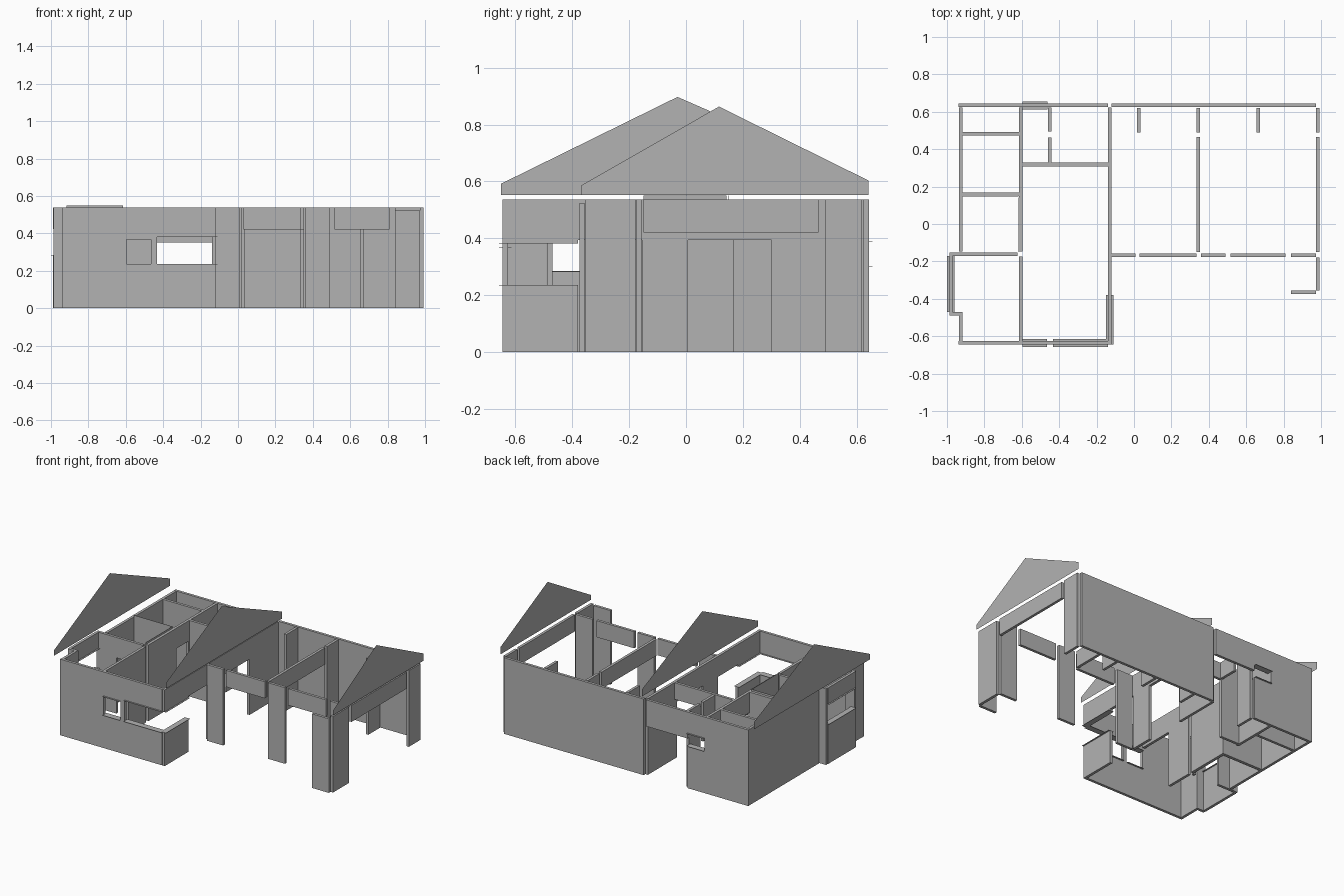
import bpy

if "Cube" in bpy.data.objects:
    bpy.data.objects.remove(bpy.data.objects["Cube"], do_unlink=True)

TOP = 0.537      # wall height
DOOR = 0.393     # inner door head
WIDE = 0.42      # head of wide openings
T = 0.019        # wall thickness

plaster = bpy.data.materials.new("plaster_grey")
plaster.use_nodes = True
GREY = (0.45, 0.45, 0.45, 1)
plaster.diffuse_color = GREY
plaster.node_tree.nodes["Principled BSDF"].inputs["Base Color"].default_value = GREY


def add_mesh(name, verts, faces):
    mesh = bpy.data.meshes.new(name)
    mesh.from_pydata(verts, [], faces)
    mesh.materials.append(plaster)
    obj = bpy.data.objects.new(name, mesh)
    bpy.context.collection.objects.link(obj)
    return obj


def box(name, x0, x1, y0, y1, z0=0.0, z1=TOP):
    verts = [(x, y, z) for z in (z0, z1) for x, y in ((x0, y0), (x1, y0), (x1, y1), (x0, y1))]
    sides = [(i, (i + 1) % 4, (i + 1) % 4 + 4, i + 4) for i in range(4)]
    return add_mesh(name, verts, [(3, 2, 1, 0), (4, 5, 6, 7)] + sides)


def wall_x(name, x0, x1, y, z0=0.0, z1=TOP):
    """Wall running along x, centred on y."""
    box(name, x0, x1, y - T / 2, y + T / 2, z0, z1)


def wall_y(name, x, y0, y1, z0=0.0, z1=TOP):
    """Wall running along y, centred on x."""
    box(name, x - T / 2, x + T / 2, y0, y1, z0, z1)


def window_x(name, x0, x1, y, low, high):
    wall_x(name + "_lower_wall", x0, x1, y, 0, low)
    wall_x(name + "_upper_wall", x0, x1, y, high, TOP)
    for part, z in (("sill", low), ("head", high)):
        box(name + "_" + part, x0, x1, y - 0.022, y + 0.022, z - 0.001, z + 0.001)


def window_y(name, x, y0, y1, low, high):
    wall_y(name + "_lower_wall", x, y0, y1, 0, low)
    wall_y(name + "_upper_wall", x, y0, y1, high, TOP)
    for part, z in (("sill", low), ("head", high)):
        box(name + "_" + part, x - 0.02, x + 0.02, y0, y1, z - 0.001, z + 0.001)


# Back wall with small window and back door
BACK, FRONT = 0.634, -0.636
wall_x("back_wall_end", -0.937, -0.597, BACK)
window_x("back_window", -0.597, -0.462, BACK, 0.30, 0.388)
wall_x("back_mullion", -0.462, -0.435, BACK, 0.35)
wall_x("back_door_lintel", -0.435, -0.14, BACK, 0.35)
wall_x("back_wall_long", -0.12, 0.972, BACK)

# Front wall with small window and corner window
wall_x("front_wall", -0.937, -0.597, FRONT)
window_x("front_window", -0.597, -0.465, FRONT, 0.235, 0.367)
wall_x("front_mullion", -0.465, -0.433, FRONT)
window_x("corner_window_front", -0.433, -0.14, FRONT, 0.235, 0.382)
window_y("corner_window_side", -0.13, -0.645, -0.38, 0.235, 0.382)

# Left end wall and bay
wall_y("end_wall", -0.927, -0.147, 0.624)
wall_y("end_wall_front", -0.927, -0.627, -0.49)
wall_x("bay_return", -0.987, -0.918, -0.479)
window_y("bay_window", -0.98, -0.47, -0.17, 0.283, 0.423)

# Small rooms on the left
wall_x("room_wall_back", -0.918, -0.615, 0.482)
wall_x("room_wall_middle", -0.918, -0.615, 0.160)
wall_x("room_wall_front", -0.987, -0.83, -0.161)
wall_x("room_door_lintel", -0.83, -0.64, -0.161, DOOR)
wall_x("room_door_jamb", -0.64, -0.623, -0.161)
box("room_lining_back", -0.917, -0.617, 0.147, 0.149, 0, 0.55)
box("room_lining_side", -0.618, -0.616, -0.15, 0.143, 0, 0.55)

# Corridor wall
wall_y("corridor_wall_front", -0.606, -0.37, -0.174)
wall_y("corridor_opening_lintel", -0.606, -0.627, -0.37, DOOR)
wall_y("corridor_wall", -0.606, -0.147, 0.168)
wall_y("corridor_door_lintel", -0.606, 0.168, 0.30, DOOR)
wall_y("corridor_wall_back", -0.606, 0.30, 0.624)

# Back hall
wall_x("hall_wall", -0.597, -0.45, 0.318)
wall_x("hall_lintel", -0.45, -0.14, 0.318, WIDE)
wall_y("hall_partition", -0.45, 0.494, 0.624)
wall_y("hall_door_lintel", -0.45, 0.33, 0.463, WIDE)

# Central cross wall
wall_y("central_wall_back", -0.13, 0.30, 0.624)
wall_y("central_door_lintel", -0.13, 0.007, 0.30, DOOR)
wall_y("central_wall", -0.13, -0.155, 0.007)
wall_y("central_front_lintel", -0.13, -0.38, -0.155, DOOR)

# Open bays on the right: front piers and lintels
for i, (a, b) in enumerate(((-0.12, 0.007), (0.358, 0.49), (0.84, 0.972))):
    wall_x("front_pier_%d" % (i + 1), a, b, -0.166)
for i, (a, b) in enumerate(((0.03, 0.333), (0.515, 0.81))):
    wall_x("front_lintel_%d" % (i + 1), a, b, -0.166, WIDE)
wall_x("porch_pier", 0.84, 0.972, -0.366, 0, 0.523)
wall_y("porch_side_pier", 0.982, -0.355, -0.178)

# Back piers and cross lintels
for i, x in enumerate((0.026, 0.343, 0.665, 0.982)):
    wall_y("back_pier_%d" % (i + 1), x, 0.49, 0.62)
for i, x in enumerate((0.343, 0.982)):
    wall_y("cross_lintel_%d" % (i + 1), x, -0.15, 0.466, WIDE)

# Flat gable panels
BIG = [(-0.65, 0.552), (0.642, 0.552), (0.642, 0.603), (-0.03, 0.897), (-0.65, 0.592)]
SMALL = [(-0.368, 0.552), (0.642, 0.552), (0.642, 0.603), (0.116, 0.863), (-0.368, 0.586)]
for name, x, profile in (("left_end_gable", -0.98, BIG), ("middle_gable", -0.107, BIG),
                         ("right_end_gable", 1.0, SMALL)):
    add_mesh(name, [(x, y, z) for y, z in profile], [tuple(range(len(profile)))])
